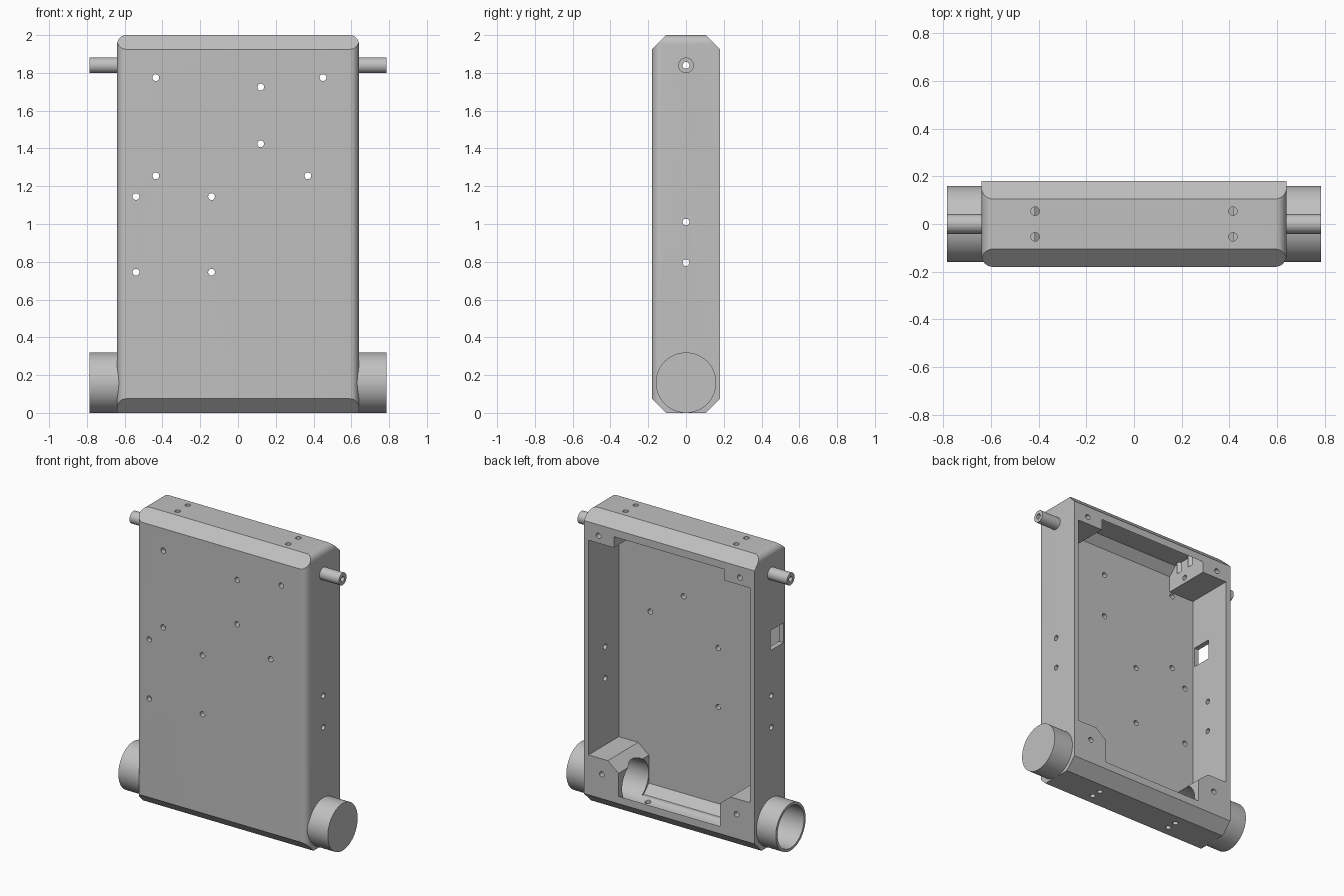
import bpy, bmesh, math
from mathutils import Vector

cube = bpy.data.objects.get("Cube")
if cube:
    bpy.data.objects.remove(cube, do_unlink=True)

grey = bpy.data.materials.new("plain_grey")
grey.use_nodes = True
COLOR = (0.53, 0.53, 0.53, 1)
grey.diffuse_color = COLOR
grey.node_tree.nodes["Principled BSDF"].inputs["Base Color"].default_value = COLOR

W, D, H = 0.64, 0.18, 2.0      # half width, half depth, height
WALL = 0.035
PIPE_Z, ROD_Z = 0.16, 1.84
END = 0.785


def finish(bm, name):
    bmesh.ops.recalc_face_normals(bm, faces=bm.faces)
    mesh = bpy.data.meshes.new(name)
    bm.to_mesh(mesh)
    bm.free()
    ob = bpy.data.objects.new(name, mesh)
    bpy.context.collection.objects.link(ob)
    mesh.materials.append(grey)
    return ob


def box(name, lo, hi):
    bm = bmesh.new()
    bmesh.ops.create_cube(bm, size=1)
    for v in bm.verts:
        v.co = [lo[i] if v.co[i] < 0 else hi[i] for i in range(3)]
    return finish(bm, name)


def prism(name, points, sweep):
    """Extrude a closed polygon along a vector."""
    bm = bmesh.new()
    face = bm.faces.new([bm.verts.new(p) for p in points])
    ext = bmesh.ops.extrude_face_region(bm, geom=[face])
    verts = [g for g in ext["geom"] if isinstance(g, bmesh.types.BMVert)]
    bmesh.ops.translate(bm, verts=verts, vec=sweep)
    return finish(bm, name)


def cylinder(name, start, end, radius, segments=24):
    a, b = Vector(start), Vector(end)
    bm = bmesh.new()
    bmesh.ops.create_cone(bm, cap_ends=True, segments=segments, radius1=radius,
                          radius2=radius, depth=(b - a).length)
    turn = Vector((0, 0, 1)).rotation_difference(b - a).to_matrix()
    for v in bm.verts:
        v.co = turn @ v.co + (a + b) / 2
    return finish(bm, name)


def cut(target, *cutters):
    """Subtract each cutter from the target, then discard it."""
    for cutter in cutters:
        mod = target.modifiers.new("cut", 'BOOLEAN')
        mod.operation, mod.solver, mod.object = 'DIFFERENCE', 'EXACT', cutter
        bpy.context.view_layer.objects.active = target
        bpy.ops.object.modifier_apply(modifier=mod.name)
        bpy.data.objects.remove(cutter, do_unlink=True)


def drill(target, start, end, radius=0.018, segments=20):
    cut(target, cylinder("drill", start, end, radius, segments))


# Housing: box with rounded front uprights and top ends, then four chamfers
bm = bmesh.new()
bmesh.ops.create_cube(bm, size=1)
for v in bm.verts:
    v.co = (v.co.x * 2 * W, v.co.y * 2 * D, (v.co.z + 0.5) * H)
rounded = []
for e in bm.edges:
    a, b = (v.co for v in e.verts)
    upright = abs(a.z - b.z) > 1 and a.y < 0
    top_end = abs(a.y - b.y) > 0.1 and a.z > 1
    if upright or top_end:
        rounded.append(e)
bmesh.ops.bevel(bm, geom=rounded, offset=0.048, segments=8, profile=0.5, affect='EDGES')
for sy in (-1, 1):
    for z, sz in ((1.925, 1), (0.075, -1)):
        res = bmesh.ops.bisect_plane(
            bm, geom=bm.verts[:] + bm.edges[:] + bm.faces[:],
            plane_co=(0, sy * D, z), plane_no=Vector((0, sy, sz)).normalized(),
            clear_outer=True)
        edges = [g for g in res["geom_cut"] if isinstance(g, bmesh.types.BMEdge)]
        bmesh.ops.edgeloop_fill(bm, edges=edges)
housing = finish(bm, "housing")

# Inner cavity, open at the back, following the chamfered outline
iw = W - WALL
top, floor = H - WALL, WALL
outline = [(-0.145, 0.16), (-0.145, 1.84), (-0.095, 1.92), (-0.095, top),
           (0.095, top), (0.28, 1.78), (0.28, 0.22), (0.095, floor)]
outline = [(-0.145, 0.09), (-0.145, 1.91), (-0.09, top), (0.09, top),
           (0.28, 1.775), (0.28, 0.225), (0.09, floor), (-0.09, floor)]
cavity = prism("cavity", [(-iw, y, z) for y, z in outline], (2 * iw, 0, 0))

# Corner blocks are left standing by removing them from the cavity
lower = [(0.38, -0.1), (0.38, 0.28), (0.46, 0.345), (0.7, 0.345), (0.7, -0.1)]
for s in (-1, 1):
    cut(cavity,
        prism("lower_block", [(s * x, -0.4, z) for x, z in lower], (0, 0.8, 0)),
        box("upper_block", (min(s * 0.415, s * 0.7), -0.4, 1.8),
            (max(s * 0.415, s * 0.7), 0.4, 2.1)))
cut(housing, cavity)

# Bores running sideways through everything
drill(housing, (-1, 0, PIPE_Z), (1, 0, PIPE_Z), 0.142, 64)
for z in (ROD_Z, 1.01, 0.795):
    drill(housing, (-1, 0, z), (1, 0, z))

# Mounting holes in the front plate
for x, z in ((-0.435, 1.775), (0.45, 1.775), (0.12, 1.725), (0.12, 1.425),
             (-0.435, 1.255), (0.37, 1.255), (-0.54, 1.145), (-0.14, 1.145),
             (-0.54, 0.745), (-0.14, 0.745)):
    drill(housing, (x, -0.3, z), (x, -0.1, z))

# Paired holes in top and bottom, and screw holes in the corner blocks
for s in (-1, 1):
    for y in (-0.054, 0.054):
        drill(housing, (s * 0.415, y, 1.9), (s * 0.415, y, 2.1))
    for y in (-0.035, 0.035):
        drill(housing, (s * 0.31, y, -0.1), (s * 0.31, y, 0.06))
    drill(housing, (s * 0.53, 0.08, 1.85), (s * 0.53, 0.3, 1.85))
    drill(housing, (s * 0.505, 0.12, 0.24), (s * 0.505, 0.3, 0.24))

# Rectangular port in one side wall
cut(housing, box("port", (-0.8, -0.13, 1.32), (-0.5, 0.01, 1.455)))

# Side pipes and hollow rods
parts = [housing]
for side, s in (("left", 1), ("right", -1)):
    for kind, z, outer, inner in (("pipe", PIPE_Z, 0.16, 0.142),
                                  ("rod", ROD_Z, 0.041, 0.018)):
        tube = cylinder(f"{side}_{kind}", (s * 0.59, 0, z), (s * END, 0, z), outer, 64)
        drill(tube, (s * 0.4, 0, z), (s, 0, z), inner, 64 if kind == "pipe" else 20)
        parts.append(tube)

bpy.ops.object.select_all(action='DESELECT')
for ob in parts:
    ob.select_set(True)
bpy.context.view_layer.objects.active = housing
bpy.ops.object.shade_smooth_by_angle(angle=math.radians(30))
